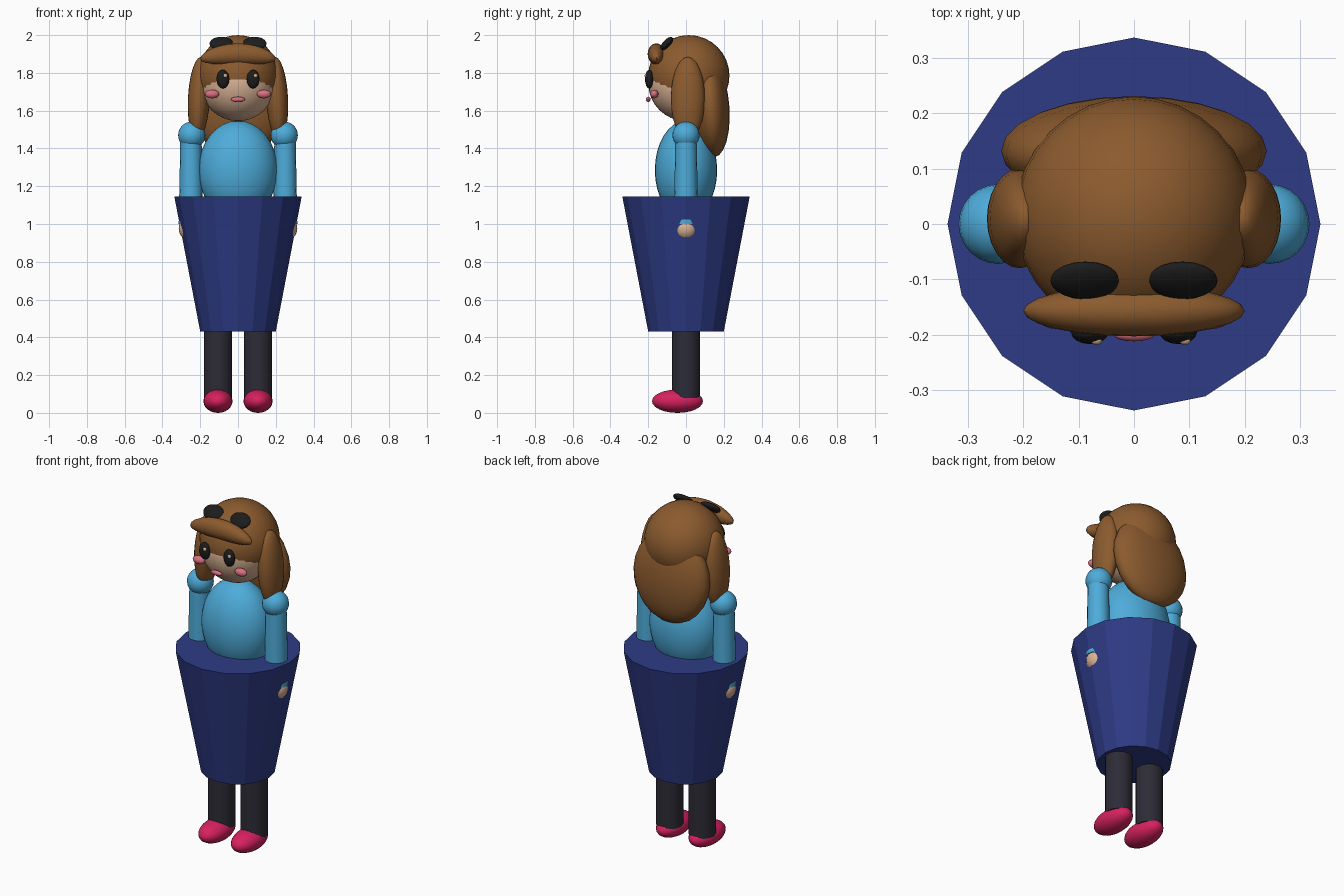
import bpy, bmesh, math
from mathutils import Matrix, Euler

if "Cube" in bpy.data.objects:
    bpy.data.objects.remove(bpy.data.objects["Cube"])


def material(name, rgb):
    m = bpy.data.materials.new(name)
    m.diffuse_color = (*rgb, 1)
    m.use_nodes = True
    m.node_tree.nodes["Principled BSDF"].inputs["Base Color"].default_value = m.diffuse_color
    return m


BROWN = material("hair brown", (0.26, 0.105, 0.028))
SKIN = material("skin", (0.70, 0.45, 0.30))
SKY = material("sky blue", (0.075, 0.41, 0.70))
NAVY = material("navy", (0.027, 0.043, 0.235))
CHARCOAL = material("charcoal", (0.026, 0.025, 0.038))
RED = material("crimson", (0.68, 0.015, 0.115))
PINK = material("pink", (0.71, 0.16, 0.22))
BLACK = material("black", (0.012, 0.012, 0.012))


def finish(bm, name, mat, smooth=True):
    me = bpy.data.meshes.new(name)
    bm.to_mesh(me)
    bm.free()
    me.materials.append(mat)
    ob = bpy.data.objects.new(name, me)
    bpy.context.collection.objects.link(ob)
    if smooth:
        bpy.context.view_layer.objects.active = ob
        ob.select_set(True)
        bpy.ops.object.shade_smooth_by_angle(angle=math.radians(40))
        ob.select_set(False)
    return ob


def ellipsoid(name, mat, loc, radii, rot=(0, 0, 0), seg=24, bend=0):
    """Ellipsoid; bend drops the ends along x."""
    bm = bmesh.new()
    bmesh.ops.create_uvsphere(bm, u_segments=seg, v_segments=seg // 2, radius=1)
    bm.transform(Matrix.LocRotScale(loc, Euler(rot), radii))
    for v in bm.verts:
        v.co.z -= bend * v.co.x ** 2
    return finish(bm, name, mat)


def tube(name, mat, x, z0, z1, r0, r1, seg=16, smooth=True):
    """Upright capped cone from z0 to z1."""
    bm = bmesh.new()
    bmesh.ops.create_cone(bm, cap_ends=True, segments=seg, radius1=r0, radius2=r1, depth=z1 - z0)
    bm.transform(Matrix.Translation((x, 0, (z0 + z1) / 2)))
    return finish(bm, name, mat, smooth)


# Torso and skirt
ellipsoid("torso", SKY, (0, 0, 1.285), (0.21, 0.165, 0.262), seg=32)
tube("skirt", NAVY, 0, 0.43, 1.145, 0.2, 0.337, smooth=False)

# Head and hair
ellipsoid("head", SKIN, (0, 0, 1.745), (0.2, 0.2, 0.2), seg=32)
ellipsoid("hair_cap", BROWN, (0, 0.015, 1.785), (0.215, 0.215, 0.215), seg=32)
ellipsoid("back_hair", BROWN, (0, 0.132, 1.615), (0.24, 0.098, 0.262), (0.07, 0, 0))
ellipsoid("fringe_roll", BROWN, (0, -0.157, 1.9), (0.2, 0.046, 0.056), bend=0.6)
ellipsoid("mouth", PINK, (0, -0.2, 1.66), (0.037, 0.012, 0.014), seg=16)

# Mirrored parts
for side, s in (("left", -1), ("right", 1)):
    ellipsoid(f"side_hair_{side}", BROWN, (s * 0.207, 0.01, 1.665),
              (0.058, 0.09, 0.22), (0, -0.05 * s, 0))
    ellipsoid(f"sunglass_lens_{side}", BLACK, (s * 0.088, -0.102, 1.955),
              (0.063, 0.02, 0.045), (-0.75, 0, 0))
    # face
    ellipsoid(f"eye_{side}", BLACK, (s * 0.08, -0.195, 1.767), (0.034, 0.022, 0.05), seg=16)
    ellipsoid(f"eye_glint_{side}", SKIN, (s * 0.08 + 0.012, -0.211, 1.785),
              (0.011, 0.008, 0.011), seg=10)
    ellipsoid(f"cheek_{side}", PINK, (s * 0.137, -0.168, 1.688), (0.038, 0.022, 0.023), seg=16)
    # arms
    ellipsoid(f"shoulder_{side}", SKY, (s * 0.245, 0, 1.47), (0.072, 0.072, 0.072))
    tube(f"arm_{side}", SKY, s * 0.249, 1.0, 1.47, 0.065, 0.056)
    ellipsoid(f"hand_{side}", SKIN, (s * 0.25, 0, 0.975), (0.064, 0.064, 0.064))
    # legs
    tube(f"leg_{side}", CHARCOAL, s * 0.106, 0.08, 0.6, 0.074, 0.074)
    ellipsoid(f"shoe_{side}", RED, (s * 0.106, -0.045, 0.062), (0.077, 0.135, 0.062))
